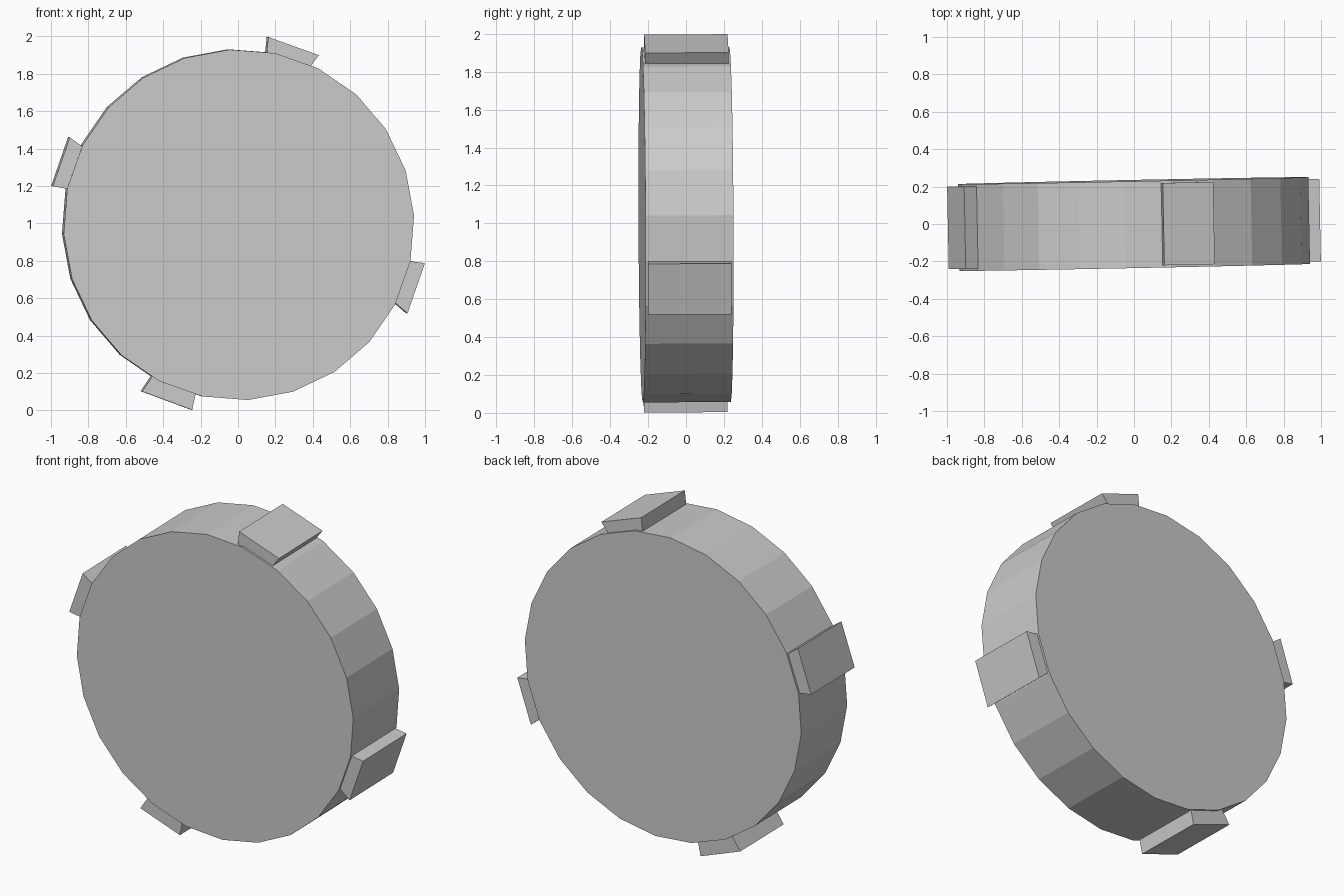
import bpy
import bmesh
from math import cos, sin, radians
from mathutils import Matrix, Vector

cube = bpy.data.objects.get("Cube")
if cube:
    bpy.data.objects.remove(cube, do_unlink=True)

grey = bpy.data.materials.new("plain grey")
grey.use_nodes = True
colour = (0.6, 0.6, 0.6, 1)
grey.diffuse_color = colour
grey.node_tree.nodes["Principled BSDF"].inputs["Base Color"].default_value = colour

# The whole wheel leans very slightly about its centre
CENTRE = Matrix.Translation((0, 0, 0.993))
LEAN = CENTRE @ Matrix.Rotation(0.02, 4, "Z") @ Matrix.Rotation(0.004, 4, "X")


def prism(name, outline, half_depth):
    """Extrude an outline in the x-z plane evenly to front and back."""
    bm = bmesh.new()
    front = bm.faces.new([bm.verts.new((x, -half_depth, z)) for x, z in outline])
    back = bmesh.ops.extrude_face_region(bm, geom=[front])["geom"]
    moved = [v for v in back if isinstance(v, bmesh.types.BMVert)]
    bmesh.ops.translate(bm, verts=moved, vec=(0, 2 * half_depth, 0))
    bmesh.ops.recalc_face_normals(bm, faces=bm.faces)
    mesh = bpy.data.meshes.new(name)
    bm.to_mesh(mesh)
    bm.free()
    mesh.materials.append(grey)
    obj = bpy.data.objects.new(name, mesh)
    obj.matrix_world = LEAN
    bpy.context.collection.objects.link(obj)


# Drum with 24 flat sides
SIDES = 24
angles = [radians(3 + 360 * i / SIDES) for i in range(SIDES)]
prism("drum", [(0.938 * cos(a), 0.938 * sin(a)) for a in angles], 0.232)

# Flared rim blocks: outer corner, outer corner, rim point, rim point
blocks = {
    "top_block": [(0.158, 1.997), (0.428, 1.90), (0.388, 1.847), (0.15, 1.922)],
    "left_block": [(0.995, 0.787), (0.902, 0.519), (0.843, 0.57), (0.921, 0.798)],
    "bottom_block": [(-0.517, 0.102), (-0.249, 0.003), (-0.233, 0.08), (-0.474, 0.166)],
    "right_block": [(-0.995, 1.199), (-0.904, 1.461), (-0.838, 1.413), (-0.918, 1.185)],
}
for name, corners in blocks.items():
    a, b, c, d = [Vector((x, z - 0.993)) for x, z in corners]
    # Run the flared ends on into the drum so that the blocks sit firmly
    prism(name, [a, b, c + (c - b) * 0.5, d + (d - a) * 0.5], 0.22)
